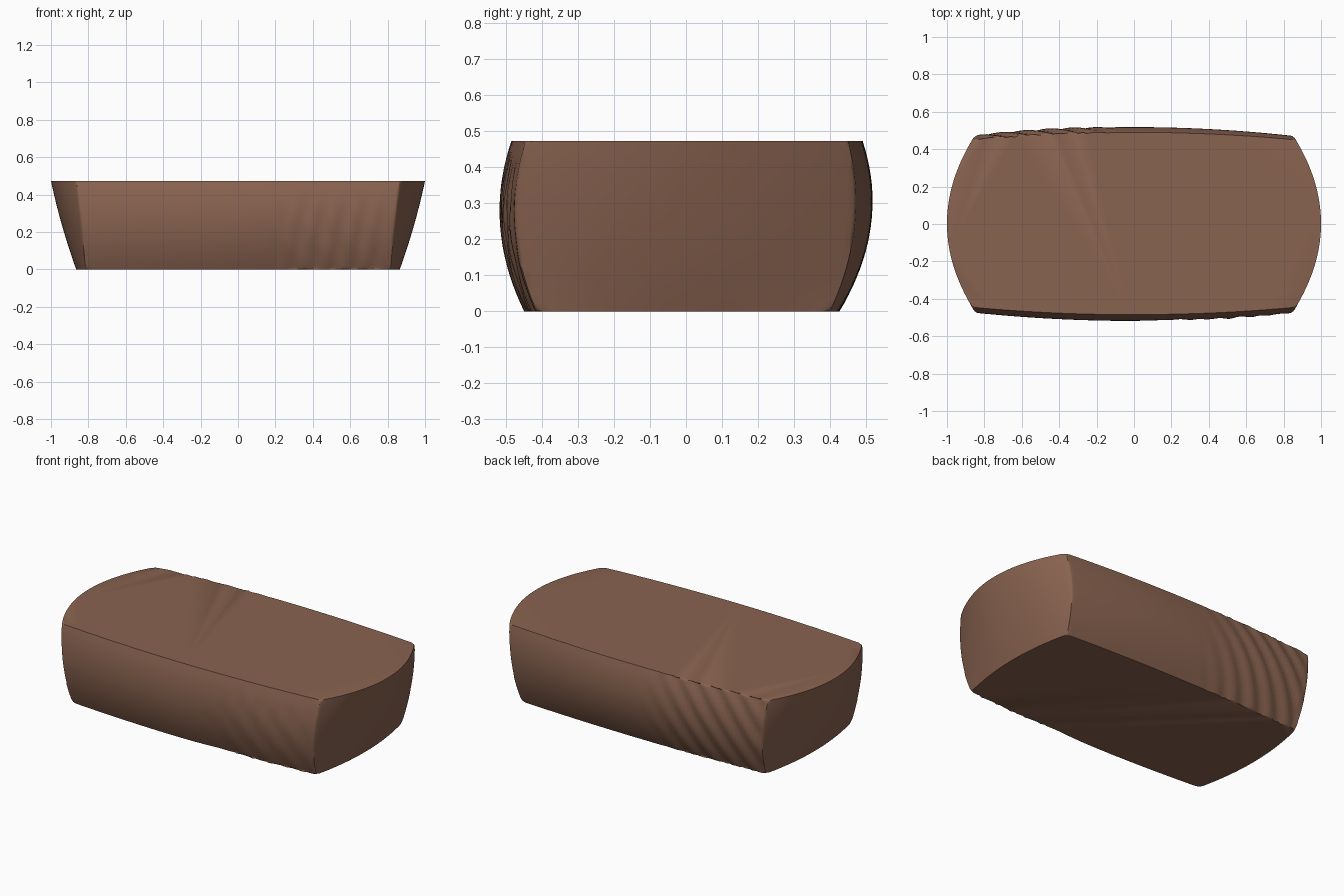
import bpy, bmesh, math

if "Cube" in bpy.data.objects:
    bpy.data.objects.remove(bpy.data.objects["Cube"])

NX, NY, NZ = 76, 40, 20      # divisions along length, depth, height
Z0, Z1 = 0.006, 0.48


def quad(t, a, m, b):
    """Parabola through a (t=0), m (t=0.55) and b (t=1)."""
    k = 0.55
    return (a * (t - k) * (t - 1) / k + m * t * (t - 1) / (k * (k - 1))
            + b * t * (t - k) / (1 - k))


def smooth(e0, e1, v):
    s = max(0.0, min(1.0, (v - e0) / (e1 - e0)))
    return s * s * (3 - 2 * s)


def ripple(x, t, front):
    """Shallow carved waves: front face at right, back face at left."""
    if front:
        m = smooth(0.1, 0.4, x) * (1 - 0.8 * smooth(0.7, 0.84, x))
        m *= 1 - smooth(0.55, 0.95, t)
        w = math.sin(58 * x - 5 * t) * 0.7 + math.sin(38 * x + 13 * t) * 0.4
        return 0.005 * m * w - 0.010 * math.exp(-((x - 0.22) / 0.16) ** 2 - (t / 0.6) ** 2)
    m = smooth(0.0, 0.45, -x) * (1 - 0.6 * smooth(0.78, 0.86, -x))
    return 0.007 * m * math.sin(48 * x - 9 * t - 5 * t * t)


def ring(t):
    z = Z0 + (Z1 - Z0) * t
    xc = quad(t, 0.815, 0.84, 0.865)       # corner half length
    xm = quad(t, 0.865, 0.948, 1.0)        # end bulge half length
    yf, yfm = quad(t, 0.415, 0.475, 0.445), quad(t, 0.450, 0.518, 0.485)
    yb, ybm = quad(t, 0.400, 0.470, 0.450), quad(t, 0.425, 0.516, 0.490)
    pts = []
    for i in range(NX):                    # front
        u = -1 + 2 * i / NX
        x = u * xc
        y = yf + (yfm - yf) * (1 - u * u) + (ripple(x, t, True) if i else 0)
        pts.append((x, -y, z))
    for i in range(NY):                    # right end
        u = -1 + 2 * i / NY
        y = -yf + (yb + yf) * i / NY
        pts.append((xc + (xm - xc) * (1 - u * u), y, z))
    for i in range(NX):                    # back
        u = 1 - 2 * i / NX
        x = u * xc
        y = yb + (ybm - yb) * (1 - u * u) + (ripple(x, t, False) if i else 0)
        pts.append((x, y, z))
    for i in range(NY):                    # left end
        u = -1 + 2 * i / NY
        y = yb - (yb + yf) * i / NY
        pts.append((-xc - (xm - xc) * (1 - u * u), y, z))
    return pts


# carved block lofted from bottom to top
bm = bmesh.new()
rings = [[bm.verts.new(p) for p in ring(k / NZ)] for k in range(NZ + 1)]
n = len(rings[0])
for lo, hi in zip(rings, rings[1:]):
    for i in range(n):
        j = (i + 1) % n
        bm.faces.new((lo[i], lo[j], hi[j], hi[i]))
bm.faces.new(list(reversed(rings[0])))
bm.faces.new(rings[-1])

# soften the rims and the four upright corners
edges = [bm.edges.get((r[i], r[(i + 1) % n])) for r in (rings[0], rings[-1]) for i in range(n)]
for c in (0, NX, NX + NY, 2 * NX + NY):
    edges += [bm.edges.get((lo[c], hi[c])) for lo, hi in zip(rings, rings[1:])]
bmesh.ops.bevel(bm, geom=edges, offset=0.009, segments=3, profile=0.5,
                affect='EDGES', clamp_overlap=True)
zmin = min(v.co.z for v in bm.verts)
for v in bm.verts:
    v.co.z -= zmin
bmesh.ops.recalc_face_normals(bm, faces=bm.faces)

mesh = bpy.data.meshes.new("carved_block")
bm.to_mesh(mesh)
bm.free()
block = bpy.data.objects.new("carved_block", mesh)
bpy.context.collection.objects.link(block)

brown = bpy.data.materials.new("warm brown")
brown.diffuse_color = (0.25, 0.125, 0.08, 1)
brown.use_nodes = True
brown.node_tree.nodes["Principled BSDF"].inputs["Base Color"].default_value = brown.diffuse_color
mesh.materials.append(brown)

bpy.context.view_layer.objects.active = block
block.select_set(True)
bpy.ops.object.shade_smooth_by_angle(angle=math.radians(40))
